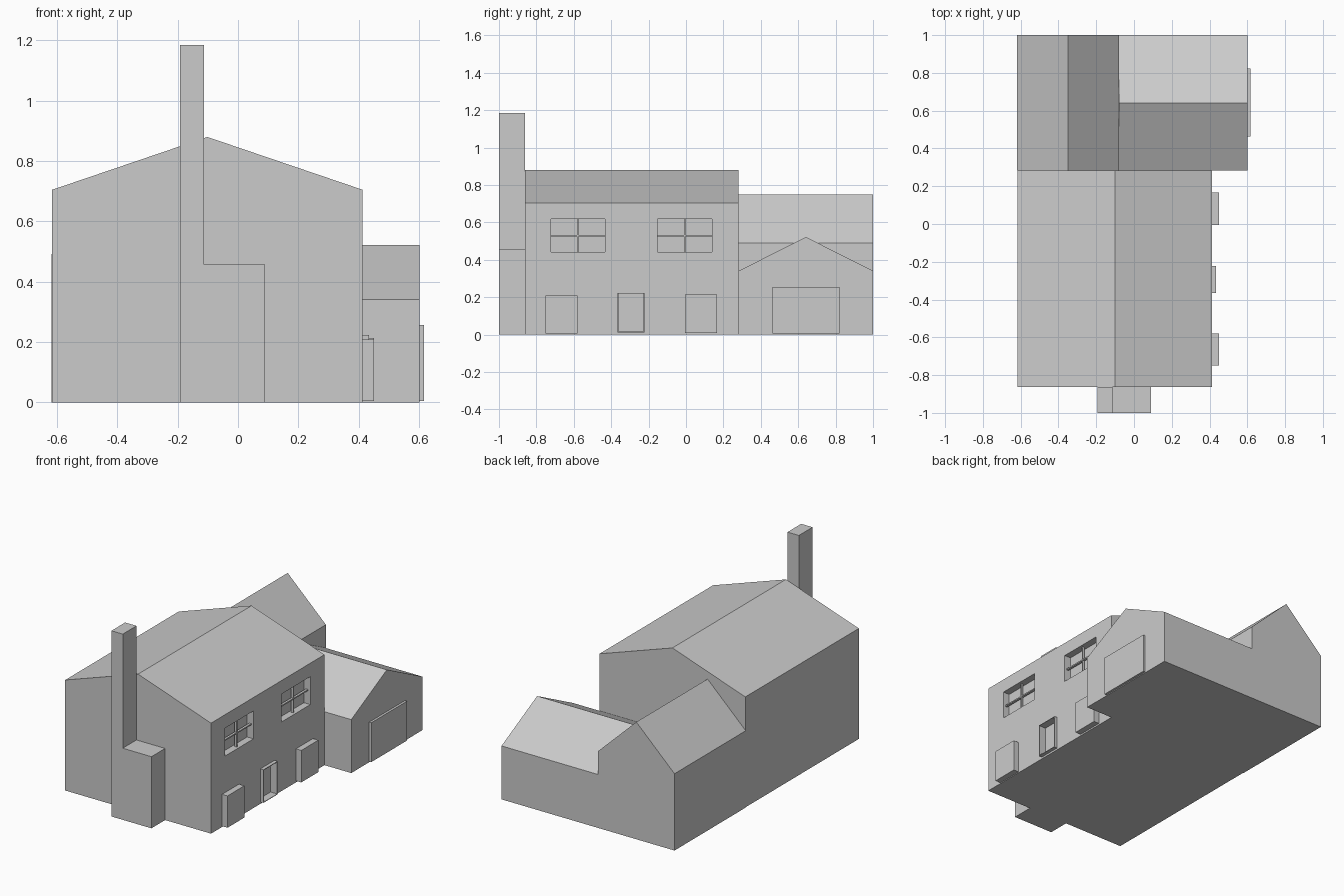
import bpy, bmesh

if "Cube" in bpy.data.objects:
    bpy.data.objects.remove(bpy.data.objects["Cube"])


def finish(name, bm):
    bmesh.ops.recalc_face_normals(bm, faces=bm.faces)
    mesh = bpy.data.meshes.new(name)
    bm.to_mesh(mesh)
    bm.free()
    obj = bpy.data.objects.new(name, mesh)
    bpy.context.collection.objects.link(obj)
    return obj


def prism(name, profile, axis, start, end):
    """Extrude a 2D profile (horizontal, z) along the x or y axis."""
    bm = bmesh.new()
    at = (lambda h, z: (start, h, z)) if axis == 'x' else (lambda h, z: (h, start, z))
    face = bm.faces.new([bm.verts.new(at(h, z)) for h, z in profile])
    new = bmesh.ops.extrude_face_region(bm, geom=[face])['geom']
    d = end - start
    bmesh.ops.translate(bm, verts=[v for v in new if isinstance(v, bmesh.types.BMVert)],
                        vec=(d, 0, 0) if axis == 'x' else (0, d, 0))
    return finish(name, bm)


def box(name, x, y, z):
    rect = [(x[0], z[0]), (x[1], z[0]), (x[1], z[1]), (x[0], z[1])]
    return prism(name, rect, 'y', y[0], y[1])


def gable(name, a, b, eave, ridge, axis, start, end):
    mid = (a + b) / 2
    return prism(name, [(a, 0), (b, 0), (b, eave), (mid, ridge), (a, eave)], axis, start, end)


def cut(obj, x, y, z):
    """Cut a rectangular recess and discard the cutter."""
    cutter = box("cutter", x, y, z)
    cutter.hide_render = True
    mod = obj.modifiers.new("recess", 'BOOLEAN')
    mod.operation, mod.solver, mod.object = 'DIFFERENCE', 'EXACT', cutter
    bpy.context.view_layer.objects.active = obj
    bpy.ops.object.modifier_apply(modifier=mod.name)
    bpy.data.objects.remove(cutter)


WALL = 0.413    # outer face of the windowed wall
MID_Y = 0.282   # where the house meets the rear parts

# Gabled building volumes
house = gable("main_house", -0.616, WALL, 0.705, 0.88, 'y', -0.862, MID_Y)
gable("rear_wing", -0.619, -0.08, 0.49, 0.748, 'y', MID_Y, 1.0)
gable("garage", MID_Y, 1.0, 0.341, 0.522, 'x', -0.08, 0.602)

# Stepped chimney
prism("chimney", [(-0.193, 0), (0.089, 0), (0.089, 0.457), (-0.113, 0.457),
                  (-0.113, 1.185), (-0.193, 1.185)], 'y', -1.0, -0.862)

# Upper windows with crossed glazing bars
z0, z1 = 0.441, 0.619
zm = (z0 + z1) / 2
for label, y0, y1 in (("front", -0.722, -0.433), ("rear", -0.152, 0.139)):
    cut(house, (WALL - 0.045, WALL + 0.1), (y0, y1), (z0, z1))
    ym, t = (y0 + y1) / 2, 0.004
    bx = (WALL - 0.03, WALL - 0.015)
    box(label + "_window_upright", bx, (ym - t, ym + t), (z0, z1))
    box(label + "_window_crossbar", bx, (y0, y1), (zm - t, zm + t))

# Door: thin projecting frame around a recess
dy, dz, t = (-0.365, -0.222), (0.012, 0.223), 0.004
frame = box("door_frame", (WALL, 0.435), dy, dz)
for part in (house, frame):
    cut(part, (WALL - 0.025, 0.5), (dy[0] + t, dy[1] - t), (dz[0] + t, dz[1] - t))

# Ground floor bays either side of the door, and the garage door
box("front_bay", (WALL, 0.451), (-0.75, -0.58), (0.005, 0.208))
box("rear_bay", (WALL, 0.451), (-0.006, 0.166), (0.01, 0.214))
box("garage_door", (0.602, 0.617), (0.463, 0.822), (0.005, 0.256))
